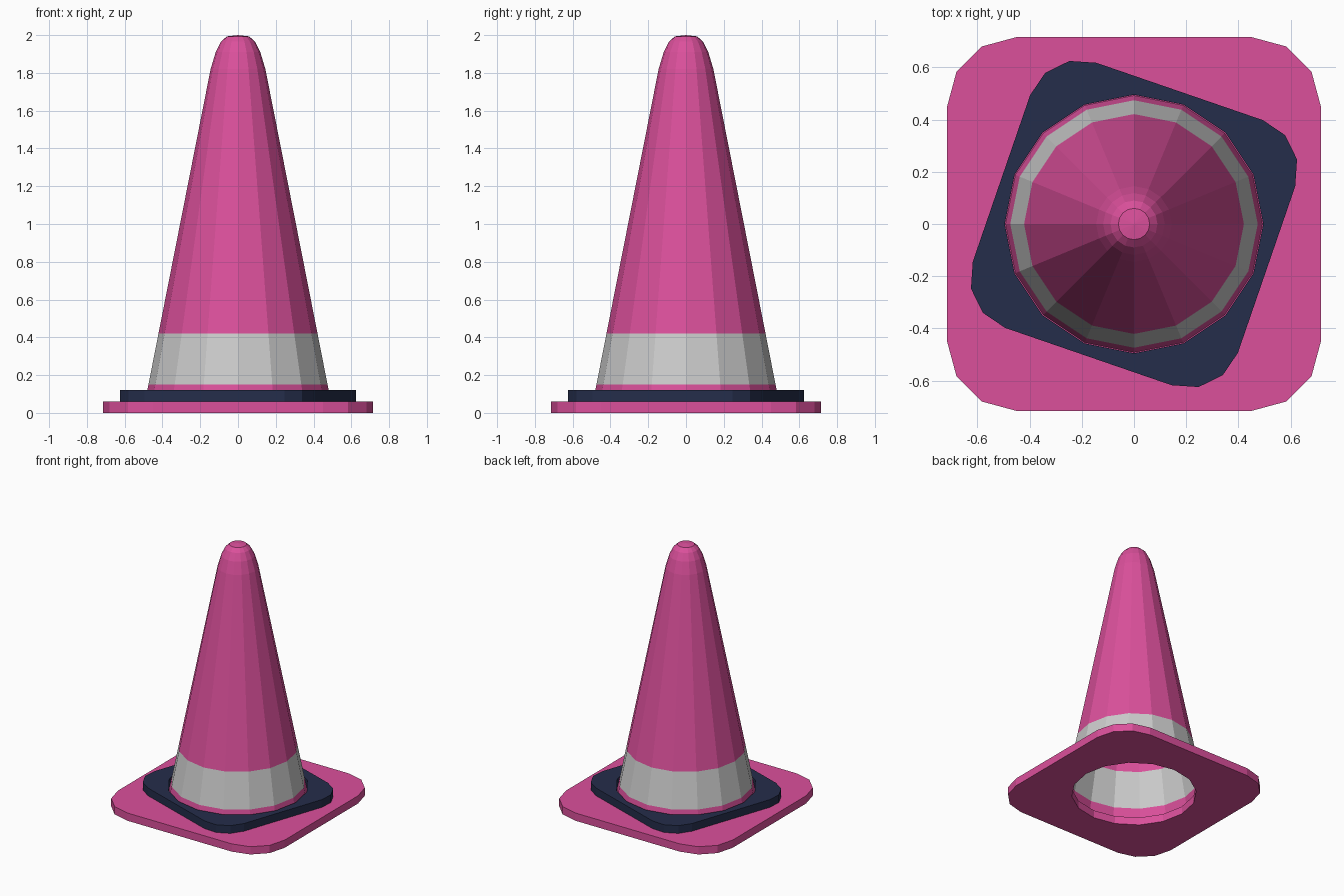
import bpy, bmesh
from math import sin, cos, pi, radians

if "Cube" in bpy.data.objects:
    bpy.data.objects.remove(bpy.data.objects["Cube"])

SIDES = 16


def material(name, rgb):
    m = bpy.data.materials.new(name)
    m.diffuse_color = (*rgb, 1)
    m.use_nodes = True
    m.node_tree.nodes["Principled BSDF"].inputs["Base Color"].default_value = m.diffuse_color
    return m


pink = material("pink", (0.71, 0.08, 0.33))
navy = material("navy", (0.018, 0.026, 0.07))
white = material("reflective_grey", (0.53, 0.53, 0.53))


def make_object(name, bm, mats):
    me = bpy.data.meshes.new(name)
    bm.to_mesh(me)
    bm.free()
    for m in mats:
        me.materials.append(m)
    ob = bpy.data.objects.new(name, me)
    bpy.context.collection.objects.link(ob)
    return ob


def circle(r):
    return [(r * cos(2 * pi * i / SIDES), r * sin(2 * pi * i / SIDES)) for i in range(SIDES)]


# Rounded square outline: one corner turned four times
CORNER = [(0.716, 0.45), (0.68, 0.583), (0.583, 0.68), (0.45, 0.716)]


def plate(name, scale, turn, hole, z0, z1, mat):
    outer = []
    for k in range(4):
        a = radians(turn) + k * pi / 2
        outer += [(scale * (x * cos(a) - y * sin(a)), scale * (x * sin(a) + y * cos(a)))
                  for x, y in CORNER]
    inner = circle(hole)
    # start the outer loop next to the first hole vertex
    bm = bmesh.new()
    n = SIDES
    loops = [[bm.verts.new((x, y, z)) for x, y in pts]
             for pts, z in ((outer, z0), (outer, z1), (inner, z1), (inner, z0))]
    # the first outer point lies near 22.5 degrees, i.e. hole vertex 1
    loops[2] = loops[2][1:] + loops[2][:1]
    loops[3] = loops[3][1:] + loops[3][:1]
    for j in range(4):
        a, b = loops[j], loops[(j + 1) % 4]
        for i in range(n):
            bm.faces.new((a[i], a[(i + 1) % n], b[(i + 1) % n], b[i]))
    return make_object(name, bm, [mat])


plate("base_plate", 1.0, 0, 0.444, 0.0, 0.06, pink)
plate("weight_collar", 0.75, -19, 0.495, 0.06, 0.12, navy)

# Hollow cone lathed from a profile, with the grey band on its own faces
PROFILE = [(0.492, 0.06), (0.474, 0.15), (0.421, 0.42), (0.145, 1.82),
           (0.118, 1.91), (0.09, 1.965), (0.06, 1.993)]
bm = bmesh.new()
rings = [[bm.verts.new((x, y, z)) for x, y in circle(r)] for r, z in PROFILE]
tip = bm.verts.new((0, 0, 2.0))
for j, (a, b) in enumerate(zip(rings, rings[1:])):
    for i in range(SIDES):
        k = (i + 1) % SIDES
        bm.faces.new((a[i], a[k], b[k], b[i])).material_index = 1 if j == 1 else 0
for i in range(SIDES):
    bm.faces.new((rings[-1][i], rings[-1][(i + 1) % SIDES], tip))
make_object("cone", bm, [pink, white])
